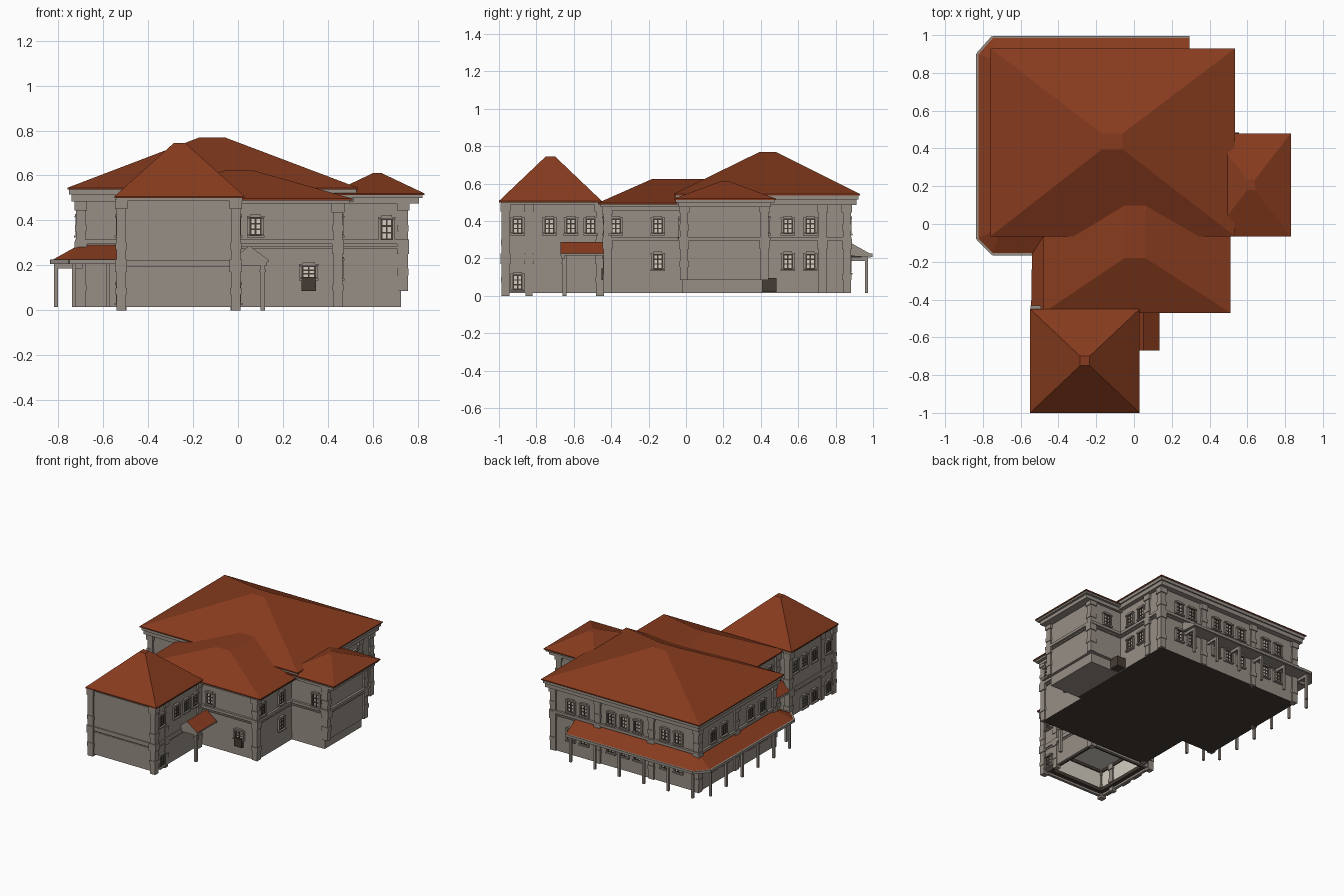
import bpy, bmesh

if "Cube" in bpy.data.objects:
    bpy.data.objects.remove(bpy.data.objects["Cube"])

def mat(name, r, g, b):
    m = bpy.data.materials.new(name)
    m.diffuse_color = (r, g, b, 1)
    m.use_nodes = True
    m.node_tree.nodes["Principled BSDF"].inputs["Base Color"].default_value = m.diffuse_color
    return m

MATS = [mat("stone_grey", 0.31, 0.272, 0.238), mat("roof_terracotta", 0.245, 0.044, 0.013),
        mat("dark_timber", 0.06, 0.044, 0.034), mat("pale_glass", 0.66, 0.62, 0.54)]
WALL, ROOF, DARK, PALE = range(4)

def finish(name, bm):
    bmesh.ops.recalc_face_normals(bm, faces=bm.faces[:])
    me = bpy.data.meshes.new(name)
    for m in MATS:
        me.materials.append(m)
    bm.to_mesh(me)
    bm.free()
    ob = bpy.data.objects.new(name, me)
    bpy.context.collection.objects.link(ob)
    return ob

def loft(bm, rings, idx):
    """Join equal rings of points; cap both ends."""
    rs = [[bm.verts.new(p) for p in r] for r in rings]
    fs = [bm.faces.new(rs[0]), bm.faces.new(rs[-1])]
    n = len(rs[0])
    for a, b in zip(rs, rs[1:]):
        for i in range(n):
            fs.append(bm.faces.new((a[i], a[(i + 1) % n], b[(i + 1) % n], b[i])))
    for f in fs:
        f.material_index = idx
    return fs

def rect(x0, x1, y0, y1, z):
    return [(x0, y0, z), (x1, y0, z), (x1, y1, z), (x0, y1, z)]

def box(bm, x0, x1, y0, y1, z0, z1, idx=WALL):
    return loft(bm, [rect(x0, x1, y0, y1, z0), rect(x0, x1, y0, y1, z1)], idx)

def wbox(bm, side, pos, u0, u1, d0, d1, z0, z1, idx=WALL):
    """Box on a wall: u along it, d outward from it."""
    s = 1 if side[0] == '+' else -1
    a, b = sorted((pos + s * d0, pos + s * d1))
    if side[1] == 'x':
        box(bm, a, b, u0, u1, z0, z1, idx)
    else:
        box(bm, u0, u1, a, b, z0, z1, idx)

def block(name, x0, x1, y0, y1, z0, z1, bands=(), under=DARK):
    """Wall block with coloured underside and string courses."""
    bm = bmesh.new()
    fs = box(bm, x0, x1, y0, y1, z0, z1)
    fs[0].material_index = under
    for b0, b1, e in bands:
        box(bm, x0 - e, x1 + e, y0 - e, y1 + e, b0, b1)
    finish(name, bm)

def hip(name, base, z0, top, z1, steps):
    """Hipped roof with flat cap over a stepped grey cornice."""
    bm = bmesh.new()
    fs = loft(bm, [rect(*base, z0 - 0.008), rect(*base, z0), rect(*top, z1)], ROOF)
    fs[0].material_index = WALL
    x0, x1, y0, y1 = base
    z = z0 - 0.008
    for inset, h in steps:
        box(bm, x0 + inset, x1 - inset, y0 + inset, y1 - inset, z - h, z)
        z -= h
    finish(name, bm)

def windows(name, side, pos, us, z0, h=0.075, w=0.05):
    bm = bmesh.new()
    for u in us:
        l, r, t = u - w / 2, u + w / 2, z0 + h
        wbox(bm, side, pos, l, r, 0, 0.004, z0, t, PALE)
        for k in (l + .002, u, r - .002):                # upright bars
            wbox(bm, side, pos, k - .004, k + .004, 0, 0.008, z0, t, DARK)
        for k in (0, 1, 2, 3):                           # cross bars
            z = z0 + h * k / 3
            wbox(bm, side, pos, l, r, 0, 0.007, z - .0035, z + .0035, DARK)
        for k in (l - .007, r + .007):                   # stone surround
            wbox(bm, side, pos, k - .005, k + .005, 0, 0.014, z0, t)
        wbox(bm, side, pos, l - .014, r + .014, 0, 0.02, z0 - .012, z0 - .003)
        wbox(bm, side, pos, l - .014, r + .014, 0, 0.018, t + .002, t + .01)
        wbox(bm, side, pos, l + .002, r - .002, 0, 0.016, t + .01, t + .018)
    finish(name, bm)

def pilasters(name, pts, z0, z1, mid, w=0.025):
    bm = bmesh.new()
    for x, y in pts:
        for a, b, e in ((z0, z1, 0), (z0 + .07, z0 + .1, .004), (mid - .03, mid + .025, .006),
                        (mid + .07, mid + .1, .004), (z1 - .045, z1, .007)):
            k = w + e - .004
            box(bm, x - k, x + k, y - k, y + k, a, b)
    finish(name, bm)

# Wall blocks
band = ((0.295, 0.315, 0.016), (0.275, 0.283, 0.008))
block("main_block", -0.71, 0.485, -0.02, 0.87, 0.015, 0.52, band)
block("middle_block", -0.45, 0.455, -0.43, 0.05, 0.015, 0.49, band)
block("wing_lower", 0.40, 0.725, -0.02, 0.41, 0.015, 0.12, (), WALL)
block("wing_upper", 0.40, 0.745, -0.025, 0.435, 0.085, 0.5, band, WALL)

# Front tower: hollow shell, open below, pale lining and dark timbers inside
bm = bmesh.new()
X0, X1, Y0, Y1, T = -0.53, 0.0, -0.975, -0.45, 0.02

def ring(bm, off, t, z0, z1, idx):
    a, b, c, d = X0 + off, X1 - off, Y0 + off, Y1 - off
    for r in ((a, a + t, c, d), (b - t, b, c, d), (a, b, c, c + t), (a, b, d - t, d)):
        box(bm, *r, z0, z1, idx)

ring(bm, 0, T, 0.015, 0.5, WALL)
ring(bm, T, .004, 0.06, 0.21, PALE)
ring(bm, T, .03, 0.03, 0.055, DARK)
ring(bm, T, .012, 0.19, 0.21, DARK)
box(bm, X0 + .001, X1 - .001, Y0 + .001, Y1 - .001, 0.21, 0.225, PALE)
finish("tower_shell", bm)
bm = bmesh.new()
box(bm, X0 - .008, X1 + .008, Y0 - .008, Y1, 0.212, 0.222)
ring(bm, -.008, .01, 0.192, 0.212, WALL)
ring(bm, -.004, .006, 0.178, 0.184, WALL)
finish("tower_band", bm)

# Hipped roofs
hip("main_roof", (-0.76, 0.535, -0.065, 0.93), 0.545, (-0.17, -0.06, 0.395, 0.48), 0.77,
    ((0.008, 0.022), (0.018, 0.03)))
hip("middle_roof", (-0.48, 0.51, -0.47, 0.13), 0.497, (-0.05, 0.06, -0.18, 0.11), 0.625,
    ((0.012, 0.014), (0.035, 0.02)))
hip("wing_roof", (0.41, 0.83, -0.065, 0.48), 0.52, (0.6, 0.64, 0.18, 0.235), 0.61,
    ((0.008, 0.012), (0.025, 0.025)))
hip("tower_roof", (-0.55, 0.03, -1.0, -0.45), 0.507, (-0.285, -0.235, -0.75, -0.70), 0.745,
    ((0.01, 0.012),))

# Wraparound veranda roof: lofted cross-section, red only on the slope
outer = [(.295, .99), (-.75, .99), (-.83, .90), (-.83, -.08), (-.75, -.16), (-.54, -.16), (-.545, -.47)]
inner = [(.295, .86), (-.70, .86), (-.70, .86), (-.70, -.01), (-.70, -.01), (-.445, -.01), (-.445, -.47)]
bm = bmesh.new()
loft(bm, [[(ox, oy, .205), (ox, oy, .222), (ix, iy, .295), (ix, iy, .215)]
          for (ox, oy), (ix, iy) in zip(outer, inner)], WALL)
bmesh.ops.remove_doubles(bm, verts=bm.verts[:], dist=1e-5)
bmesh.ops.recalc_face_normals(bm, faces=bm.faces[:])
for f in bm.faces:
    if f.normal.z > 0.3:
        f.material_index = ROOF
finish("veranda_roof", bm)

# Veranda gutter along the outer edge
bm = bmesh.new()
for (ax, ay), (bx, by) in zip(outer[:6], outer[1:6]):
    dx, dy = bx - ax, by - ay
    L = (dx * dx + dy * dy) ** .5
    nx, ny = dy / L * .006, -dx / L * .006
    loft(bm, [[(x - nx, y - ny, .207), (x + nx, y + ny, .207), (x + nx, y + ny, .226), (x - nx, y - ny, .226)]
              for x, y in ((ax, ay), (bx, by))], WALL)
finish("veranda_gutter", bm)

# Veranda posts with cross beams to the wall
bm = bmesh.new()
posts = [(.27 - i * .2, .965, 0, -1) for i in range(6)] + [(-.81, .87 - i * .185, 1, 0) for i in range(6)]
for x, y, dx, dy in posts + [(-.73, -.13, 0, 1), (-.58, -.13, 0, 1)]:
    box(bm, x - .008, x + .008, y - .008, y + .008, 0.015, 0.207)
    ex, ey = x + dx * .11, y + dy * .11
    box(bm, min(x, ex) - .007, max(x, ex) + .007, min(y, ey) - .007, max(y, ey) + .007, .187, .207)
finish("veranda_posts", bm)

# Entrance canopy: small gable beside the tower
bm = bmesh.new()
fs = loft(bm, [[(-.01, y, .215), (.135, y, .215), (.135, y, .225), (.05, y, .288), (-.01, y, .24)]
               for y in (-.67, -.44)], WALL)
for f in fs[4:6]:
    f.material_index = ROOF
box(bm, .1, .12, -.66, -.64, .0, .215)
box(bm, .095, .125, -.665, -.635, .17, .182)
box(bm, 0, .13, -.665, -.65, .2, .215)
finish("entrance_canopy", bm)

# Pilasters
pilasters("main_pilasters", [(-.70, .86), (.475, .86), (-.70, -.01), (.475, .73), (.11, .86), (-.33, .86),
                             (-.70, .43)], 0.015, 0.49, 0.28)
pilasters("middle_pilasters", [(.445, -.42), (-.44, -.42)], 0.015, 0.48, 0.28)
pilasters("wing_pilasters", [(.735, -.01), (.735, .42)], 0.085, 0.49, 0.28)
pilasters("tower_pilasters", [(-.52, -.965), (-.01, -.965), (-.01, -.46), (-.52, -.46)], 0.0, 0.495, 0.2)
pilasters("tower_side_pilasters", [(-.515, -.84), (-.015, -.84)], 0.0, 0.495, 0.2, 0.022)

# Windows, facade by facade
UP, LOW = 0.335, 0.145
back = [-.55, -.44, -.22, -.11, 0, .22, .33]
left = [.13, .27, .58, .71]
for z, tag in ((UP, "upper"), (LOW - .02, "lower")):
    windows("back_windows_" + tag, '+y', .87, back, z)
    windows("left_windows_" + tag, '-x', -.71, left, z)
for z, tag in ((UP, "upper"), (LOW, "lower")):
    windows("right_windows_" + tag, '+x', .485, [.545, .665], z)
windows("middle_right_windows", '+x', .455, [-.375, -.15], UP)
windows("middle_right_lower_window", '+x', .455, [-.15], LOW)
windows("middle_left_windows", '-x', -.45, [-.32, -.18], UP)
windows("middle_front_window", '-y', -.43, [.078], UP)
windows("wing_front_window", '-y', -.025, [.662], .315, .09)
windows("wing_back_window", '+y', .435, [.61], UP)
windows("tower_right_windows", '+x', 0.0, [-.9, -.73, -.615, -.51], UP)
windows("tower_left_windows", '-x', -.53, [-.9, -.73, -.615, -.51], UP)
windows("tower_right_lower_window", '+x', 0.0, [-.9], .035)
windows("tower_left_lower_windows", '-x', -.53, [-.9, -.73, -.615], .035)

# Front door with glazed top, and side steps behind the wing
windows("front_door_glazing", '-y', -.43, [.315], .145, .05, .06)
bm = bmesh.new()
wbox(bm, '-y', -.43, .283, .347, 0, .022, .085, .145, DARK)
wbox(bm, '+x', .485, .395, .485, 0, .07, .02, .095, DARK)
finish("doors", bm)
